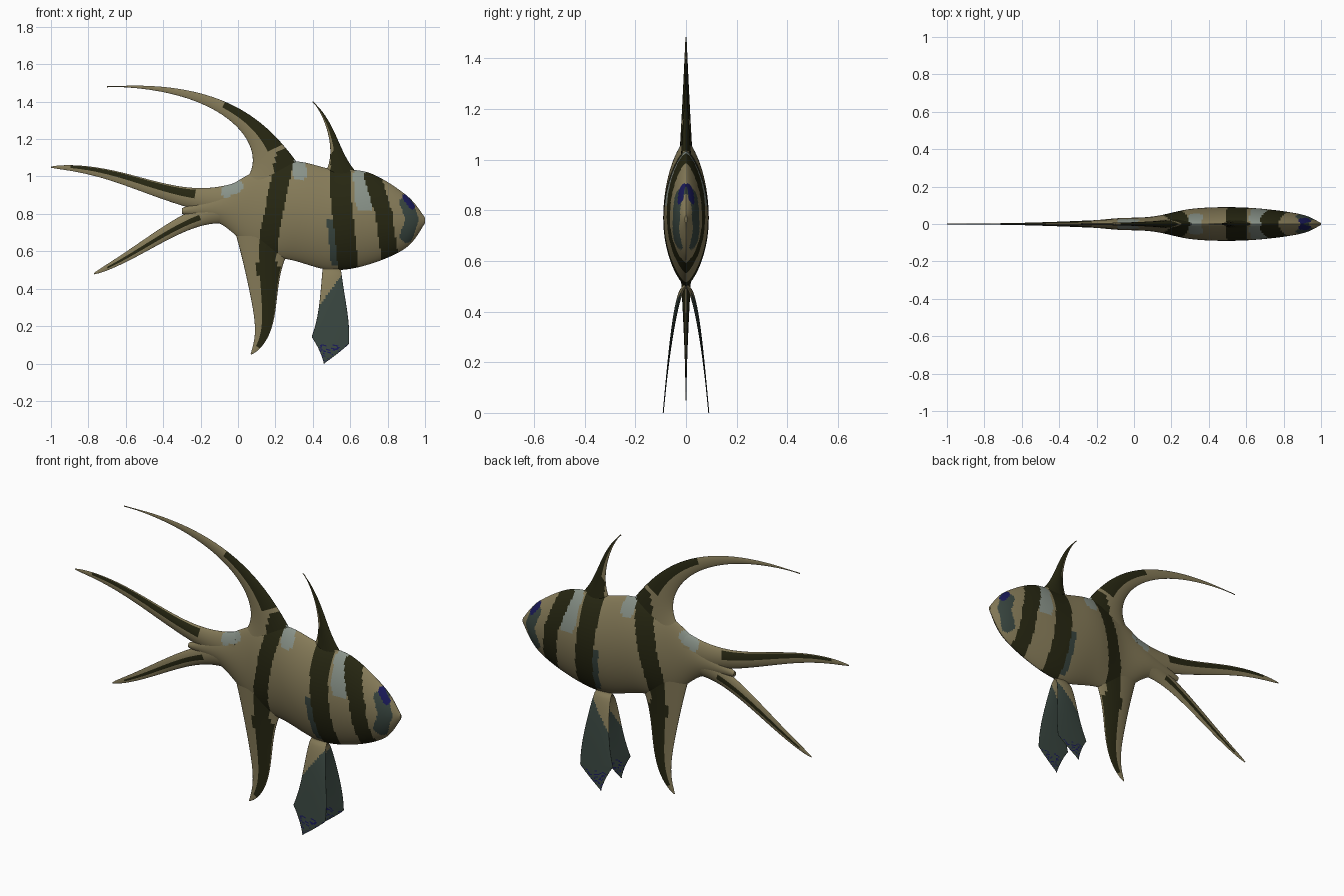
import bpy, bmesh, math, random
from mathutils import Vector
from mathutils.geometry import interpolate_bezier

random.seed(4)
cube = bpy.data.objects.get("Cube")
if cube:
    bpy.data.objects.remove(cube, do_unlink=True)


def material(name, red, green, blue):
    mat = bpy.data.materials.new(name)
    mat.use_nodes = True
    mat.diffuse_color = (red, green, blue, 1)
    shader = mat.node_tree.nodes["Principled BSDF"]
    shader.inputs["Base Color"].default_value = mat.diffuse_color
    shader.inputs["Roughness"].default_value = 0.8
    return mat


OLIVE, DARK, GREY, SLATE, NAVY = range(5)
MATERIALS = [
    material("olive tan", 0.24, 0.2, 0.1),
    material("dark stripe", 0.02, 0.02, 0.006),
    material("pale grey", 0.25, 0.29, 0.25),
    material("slate", 0.04, 0.06, 0.05),
    material("navy", 0.01, 0.01, 0.1),
]

# Painted bands: colour, half width, path in x and z
BANDS = [
    # rear, middle and head stripes
    (DARK, 0.05, [(0.15, 0.5), (0.17, 0.7), (0.25, 1.1)]),
    (DARK, 0.055, [(0.59, 0.5), (0.55, 0.9), (0.55, 1.1)]),
    (DARK, 0.045, [(0.82, 0.5), (0.78, 0.8), (0.72, 1)]),
    # brow, eye and cheek
    (NAVY, 0.015, [(0.89, 0.89), (0.93, 0.84)]),
    (SLATE, 0.035, [(0.9, 0.86), (0.93, 0.77), (0.9, 0.68)]),
    # pale patches and the faint spot behind the middle stripe
    (GREY, 0.055, [(0.67, 1), (0.68, 0.87)]),
    (GREY, 0.04, [(0.32, 1.08), (0.33, 1.02)]),
    (GREY, 0.03, [(-0.06, 0.92), (0, 0.95)]),
    (SLATE, 0.025, [(0.5, 0.75), (0.52, 0.55)]),
]


def distance(point, start, end):
    along = end - start
    factor = (point - start).dot(along) / along.length_squared
    return (point - start - along * min(1, max(0, factor))).length


def body_paint(x, z):
    for colour, half, path in BANDS:
        knots = [Vector(p) for p in path]
        if any(distance(Vector((x, z)), a, b) < half
               for a, b in zip(knots, knots[1:])):
            return colour
    return OLIVE


def pelvic_paint(x, z):
    if z < 0.1 and random.random() < 0.2:
        return NAVY
    # slate below a slanting edge
    return SLATE if z < 1.4 * x - 0.3 else OLIVE


def loft(name, sections, paint, sides=48, bow=None):
    """Skin lens sections, each given by two edge points and a half thickness.
    The paint rule takes x, z, the place along and the place across."""
    bm = bmesh.new()
    rings = []
    for edge, other, thick in sections:
        ring = []
        for k in range(sides):
            angle = math.tau * k / sides
            spot = edge.lerp(other, (1 - math.cos(angle)) / 2)
            s = math.sin(angle)
            y = thick * s * math.sqrt(abs(s))
            if bow:
                y += bow(spot.y)
            ring.append(bm.verts.new((spot.x, y, spot.y)))
        rings.append(ring)
    for i, (ring, after) in enumerate(zip(rings, rings[1:])):
        for k in range(sides):
            n = (k + 1) % sides
            face = bm.faces.new((ring[k], ring[n], after[n], after[k]))
            middle = face.calc_center_median()
            across = (1 - math.cos(math.tau * (k + 0.5) / sides)) / 2
            face.material_index = paint(middle.x, middle.z, i / len(rings), across)
            face.smooth = True
    for cap in (rings[0], rings[-1]):
        bm.faces.new(cap)
    bmesh.ops.recalc_face_normals(bm, faces=bm.faces)
    mesh = bpy.data.meshes.new(name)
    bm.to_mesh(mesh)
    bm.free()
    for mat in MATERIALS:
        mesh.materials.append(mat)
    bpy.context.collection.objects.link(bpy.data.objects.new(name, mesh))


def spline(points, steps=24):
    """Smooth path through points, as Bezier spans."""
    knots = [Vector(p) for p in points]
    ends = [knots[0]] + knots + [knots[-1]]
    path = []
    for a, b, c, d in zip(ends, ends[1:], ends[2:], ends[3:]):
        path += interpolate_bezier(b, b + (c - a) / 6, c - (d - b) / 6, c, steps)[:-1]
    return path + [knots[-1]]


def fin(name, control, width, streak=None, root=0.028, paint=body_paint, bow=None):
    """Sweep a tapering blade along one Bezier curve, from root to tip.
    A streak is a dark strip: its limits across the blade and its end."""
    path = interpolate_bezier(*[Vector(p) for p in control], 90)
    sections = []
    for i, centre in enumerate(path):
        t = i / (len(path) - 1)
        ahead = path[min(i + 1, len(path) - 1)] - path[max(i - 1, 0)]
        normal = Vector((ahead.y, -ahead.x)).normalized()
        reach = normal * max(width(t), 0.006) / 2
        sections.append((centre + reach, centre - reach, root * (1 - t) ** 2 + 0.002))

    def blade_paint(x, z, along, across):
        if streak and 0.2 < along < streak[2] and streak[0] < across < streak[1]:
            return DARK
        return paint(x, z)

    loft(name, sections, blade_paint, 32, bow)


def blade(size, flare, taper):
    """Width rule: a tapering blade with a flare that blends into the body."""
    return lambda t: size * (1 - t) ** taper + flare * (1 - t) ** 6


# Body: x, top, bottom and half width, from tail root to snout
BODY = [
    (-0.3, 0.83, 0.8, 0.01), (-0.1, 0.92, 0.75, 0.03), (0.1, 1.03, 0.6, 0.04),
    (0.3, 1.08, 0.55, 0.08), (0.5, 1.04, 0.5, 0.09), (0.7, 1.02, 0.53, 0.08),
    (0.9, 0.9, 0.62, 0.05), (1, 0.78, 0.75, 0.005),
]
tops = spline([(x, top, half) for x, top, low, half in BODY])
lows = spline([(x, low, half) for x, top, low, half in BODY])
loft("body", [(a.xy, b.xy, a.z) for a, b in zip(tops, lows)],
     lambda x, z, along, across: body_paint(x, z), 72)

# Single fins
fin("long_dorsal_fin", [(0.2, 0.95), (0.2, 1.25), (-0.1, 1.5), (-0.7, 1.48)],
    blade(0.15, 0.25, 1), (0, 0.5, 0.55))
fin("short_dorsal_fin", [(0.55, 0.9), (0.55, 1.1), (0.5, 1.3), (0.4, 1.4)],
    blade(0.08, 0.4, 1), (0, 0.7, 0.9))
fin("upper_tail_fin", [(0, 0.87), (-0.4, 0.85), (-0.6, 1.05), (-1, 1.05)],
    blade(0.1, 0.1, 0.5), (0.1, 0.5, 0.9))
fin("lower_tail_fin", [(-0.05, 0.82), (-0.3, 0.8), (-0.5, 0.6), (-0.77, 0.48)],
    blade(0.1, 0.05, 0.5), (0.4, 0.7, 0.9))
fin("anal_fin", [(0.15, 0.7), (0.1, 0.4), (0.2, 0.2), (0.07, 0.05)],
    blade(0.2, 0.15, 0.65), (0.4, 0.95, 0.9))

# Paired pelvic fins, bowing outwards as they hang
for label, side in (("left", 1), ("right", -1)):
    fin(label + "_pelvic_fin", [(0.5, 0.6), (0.5, 0.3), (0.53, 0.2), (0.46, 0)],
        lambda t: min(0.08 + 0.16 * t, 0.9 * (1 - t)), root=0.01, paint=pelvic_paint,
        bow=lambda z, s=side: s * 0.09 * math.sqrt(max(0, 1 - 2 * z)))
